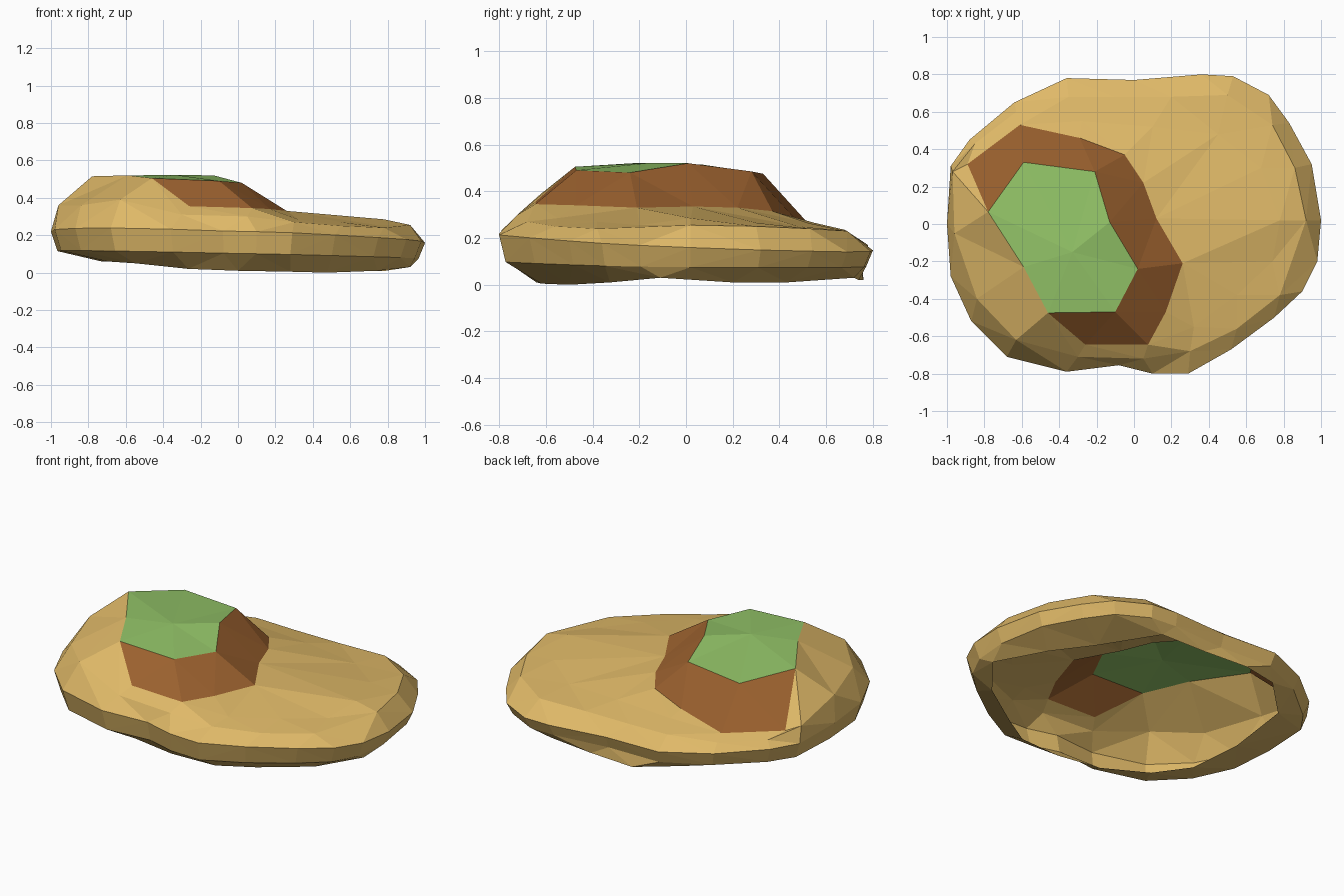
import bpy
from mathutils import Vector

if "Cube" in bpy.data.objects:
    bpy.data.objects.remove(bpy.data.objects["Cube"])


def material(name, rgb):
    m = bpy.data.materials.new(name)
    m.diffuse_color = (*rgb, 1.0)
    m.use_nodes = True
    m.node_tree.nodes["Principled BSDF"].inputs["Base Color"].default_value = m.diffuse_color
    return m


def ring(points):
    return [Vector(p) for p in points]


def stitch(low, high):
    """Triangle band between two closed counter-clockwise contours."""
    i = j = 0
    a, b = low + low[:1], high + high[:1]
    tris = []
    while i < len(low) or j < len(high):
        step_low = j == len(high) or (
            i < len(low) and (a[i + 1] - b[j]).length <= (a[i] - b[j + 1]).length)
        if step_low:
            tris.append((a[i], a[i + 1], b[j]))
            i += 1
        else:
            tris.append((a[i], b[j + 1], b[j]))
            j += 1
    return tris


def make_part(name, tris, mat):
    index, faces = {}, []
    for tri in tris:
        keys = [tuple(round(c, 4) for c in p) for p in tri]
        if len(set(keys)) == 3:
            faces.append([index.setdefault(k, len(index)) for k in keys])
    mesh = bpy.data.meshes.new(name)
    mesh.from_pydata(list(index), [], faces)
    mesh.materials.append(mat)
    obj = bpy.data.objects.new(name, mesh)
    bpy.context.collection.objects.link(obj)
    return obj


sand = material("sand", (0.74, 0.485, 0.138))
earth = material("brown earth", (0.33, 0.12, 0.028))
green = material("grass green", (0.29, 0.55, 0.137))

# Open bottom edge, curled under the island
rim = ring([(.92, -.11, .03), (.79, .2, .01), (.62, .43, .01), (.40, .72, .03),
            (.12, .74, .02), (-.17, .76, .02), (-.435, .665, .06),
            (-.685, .415, .07), (-.73, .01, .06), (-.70, -.33, .06),
            (-.55, -.51, .05), (-.265, -.61, .02), (0, -.64, .01),
            (.28, -.62, .005), (.475, -.5, 0), (.745, -.325, .01)])

# Widest outline; its height tilts gently across the island
plan = [(1, .02), (.95, .32), (.83, .54), (.72, .69), (.53, .79), (.36, .8),
        (0, .77), (-.36, .78), (-.64, .65), (-.88, .45), (-.98, .31), (-1, 0),
        (-.98, -.28), (-.87, -.52), (-.68, -.71), (-.36, -.79), (-.08, -.755),
        (.1, -.8), (.29, -.8), (.52, -.67), (.75, -.5), (.9, -.36), (.98, -.2)]
outline = [Vector((x, y, .19 - .03 * x - .04 * y)) for x, y in plan]
lower = [Vector((.965 * x, .965 * y, .095 - .02 * x - .01 * y)) for x, y in plan]

# Shoulder where the sides roll over into the beach
shoulder = ring([(.92, .02, .255), (.86, .3, .25), (.74, .53, .24), (.5, .69, .23),
                 (.2, .68, .23), (-.1, .68, .23), (-.35, .68, .235),
                 (-.63, .6, .23), (-.85, .43, .24), (-.97, .28, .3),
                 (-.96, -.05, .36), (-.84, -.4, .36), (-.63, -.62, .39),
                 (-.3, -.71, .31), (.05, -.72, .3), (.3, -.68, .27),
                 (.55, -.56, .25), (.78, -.38, .24)])

# Hill top edge, and cliff foot that meets it on the sandy left side
crest = ring([(-.13, .01, .52), (-.21, .28, .485), (-.59, .33, .475),
              (-.78, .065, .515), (-.59, -.23, .52), (-.46, -.475, .505),
              (-.1, -.47, .49), (.02, -.24, .48)])
foot = ring([(.12, .03, .335), (.05, .22, .33), (-.05, .37, .315),
             (-.29, .46, .29), (-.61, .53, .255), (-.89, .32, .265)])
foot += crest[3:6]
foot += ring([(-.26, -.645, .355), (.075, -.645, .345), (.17, -.47, .34),
              (.26, -.21, .33)])

# Gently dished beach flat; joins the hill foot on the left
flat = ring([(.78, .02, .285), (.68, .3, .265), (.45, .48, .25),
             (.1, .52, .265), (-.28, .55, .265)])
flat += foot[4:11]
flat += ring([(.32, -.55, .285), (.55, -.38, .27), (.74, -.2, .255)])

# Sandy island body
levels = [rim, lower, outline, shoulder, flat, foot]
body = [t for lo, hi in zip(levels, levels[1:]) for t in stitch(lo, hi)]
make_part("sand_island", body, sand)

# Earth cliff around the hill
make_part("hill_cliff", stitch(foot, crest), earth)

# Grass cap
peak = Vector((-.33, -.15, .522))
make_part("grass_top", [(p, crest[(k + 1) % len(crest)], peak)
                        for k, p in enumerate(crest)], green)
